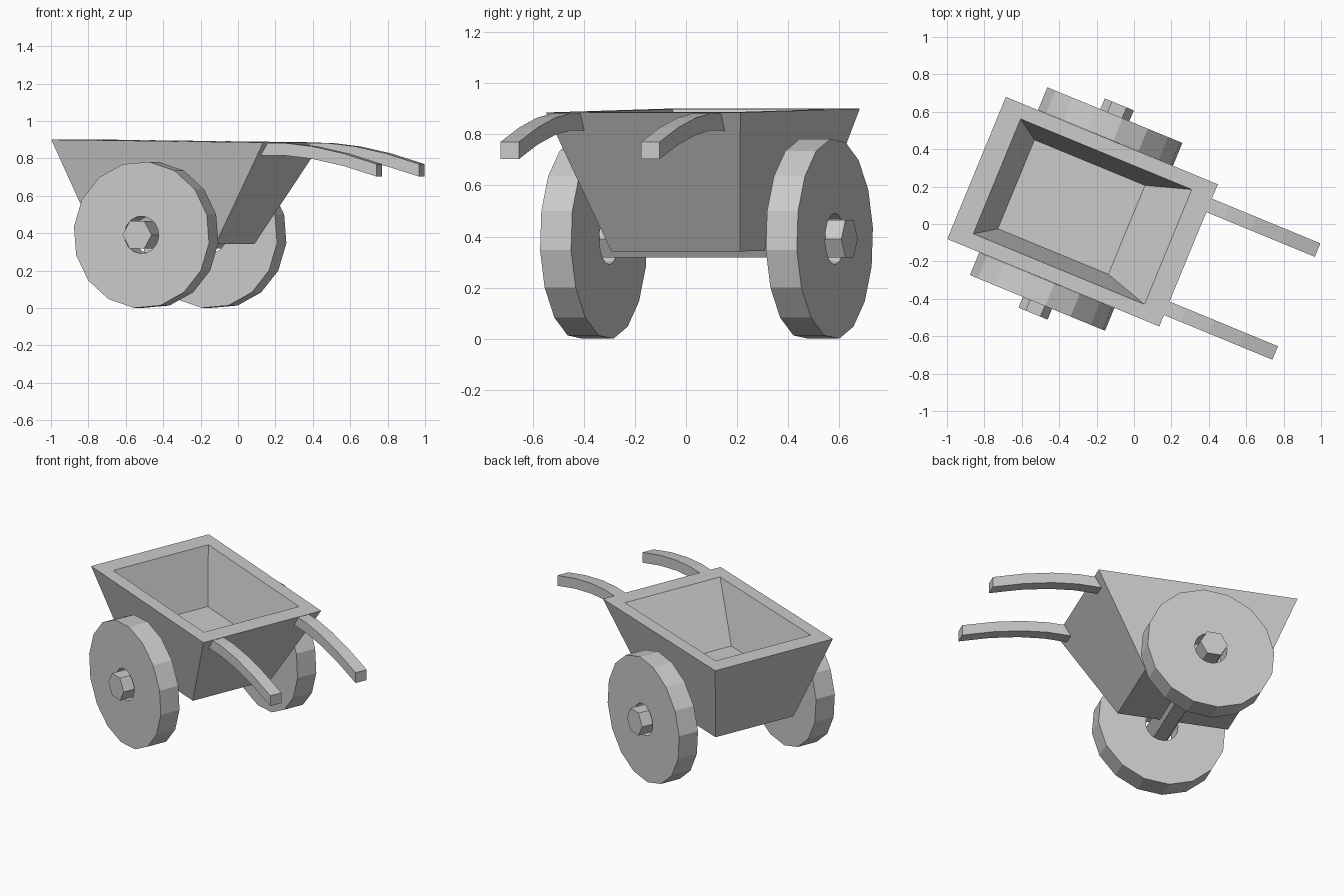
import bpy, bmesh
from math import radians, cos, sin, tau
from mathutils import Matrix

if "Cube" in bpy.data.objects:
    bpy.data.objects.remove(bpy.data.objects["Cube"], do_unlink=True)

# One plain colour
grey = bpy.data.materials.new("plain_grey")
grey.use_nodes = True
colour = (0.6, 0.6, 0.6, 1)
grey.diffuse_color = colour
bsdf = next(n for n in grey.node_tree.nodes if n.type == "BSDF_PRINCIPLED")
bsdf.inputs["Base Color"].default_value = colour

# The cart is built along its own length (x), then turned into place
PLACE = Matrix.Translation((-0.275, 0.066, 0)) @ Matrix.Rotation(radians(-22.4), 4, "Z")


def loft(name, rings, cap=True, closed=False):
    """Skin a series of point rings; cap the ends, or close the loop."""
    bm = bmesh.new()
    rows = [[bm.verts.new(p) for p in ring] for ring in rings]
    pairs = list(zip(rows, rows[1:]))
    if closed:
        pairs.append((rows[-1], rows[0]))
    for a, b in pairs:
        for i in range(len(a)):
            j = (i + 1) % len(a)
            bm.faces.new((a[i], a[j], b[j], b[i]))
    if cap:
        bm.faces.new(rows[0])
        bm.faces.new(rows[-1])
    bmesh.ops.recalc_face_normals(bm, faces=bm.faces)
    mesh = bpy.data.meshes.new(name)
    bm.to_mesh(mesh)
    bm.free()
    mesh.materials.append(grey)
    obj = bpy.data.objects.new(name, mesh)
    bpy.context.collection.objects.link(obj)
    obj.matrix_world = PLACE
    return obj


def rectangle(x0, x1, half, z):
    """Slightly tilted rectangle, lower toward the handles."""
    corners = ((x0, -half), (x1, -half), (x1, half), (x0, half))
    return [(x, y, z - 0.0122 * x) for x, y in corners]


def circle(radius, y, sides, turn=0):
    angles = [radians(turn) + tau * i / sides for i in range(sides)]
    return [(-0.037 + radius * cos(a), y, 0.391 + radius * sin(a)) for a in angles]


# Hollow tray with sloping walls
loft("tray", [
    rectangle(-0.40, 0.28, 0.272, 0.345),
    rectangle(-0.613, 0.613, 0.411, 0.8925),
    rectangle(-0.495, 0.495, 0.332, 0.8925),
    rectangle(-0.384, 0.255, 0.257, 0.555),
])

# Thick wheels with an open hub hole
for side, name in ((-1, "right_wheel"), (1, "left_wheel")):
    inner, outer = side * 0.412, side * 0.543
    loft(name, [circle(r, y, 16, -6.5) for r, y in
                ((0.393, inner), (0.393, outer), (0.1, outer), (0.1, inner))],
         cap=False, closed=True)

# Hexagonal axle
loft("axle", [circle(0.084, y, 6) for y in (-0.605, 0.605)])

# Curved handles
path = ((0.56, 0.882), (0.71, 0.882), (0.87, 0.864), (1.05, 0.826), (1.24, 0.77))
for y, name in ((-0.306, "right_handle"), (0.289, "left_handle")):
    loft(name, [[(x, y - 0.039, z), (x, y + 0.039, z),
                 (x, y + 0.039, z - 0.067), (x, y - 0.039, z - 0.067)]
                for x, z in path])
